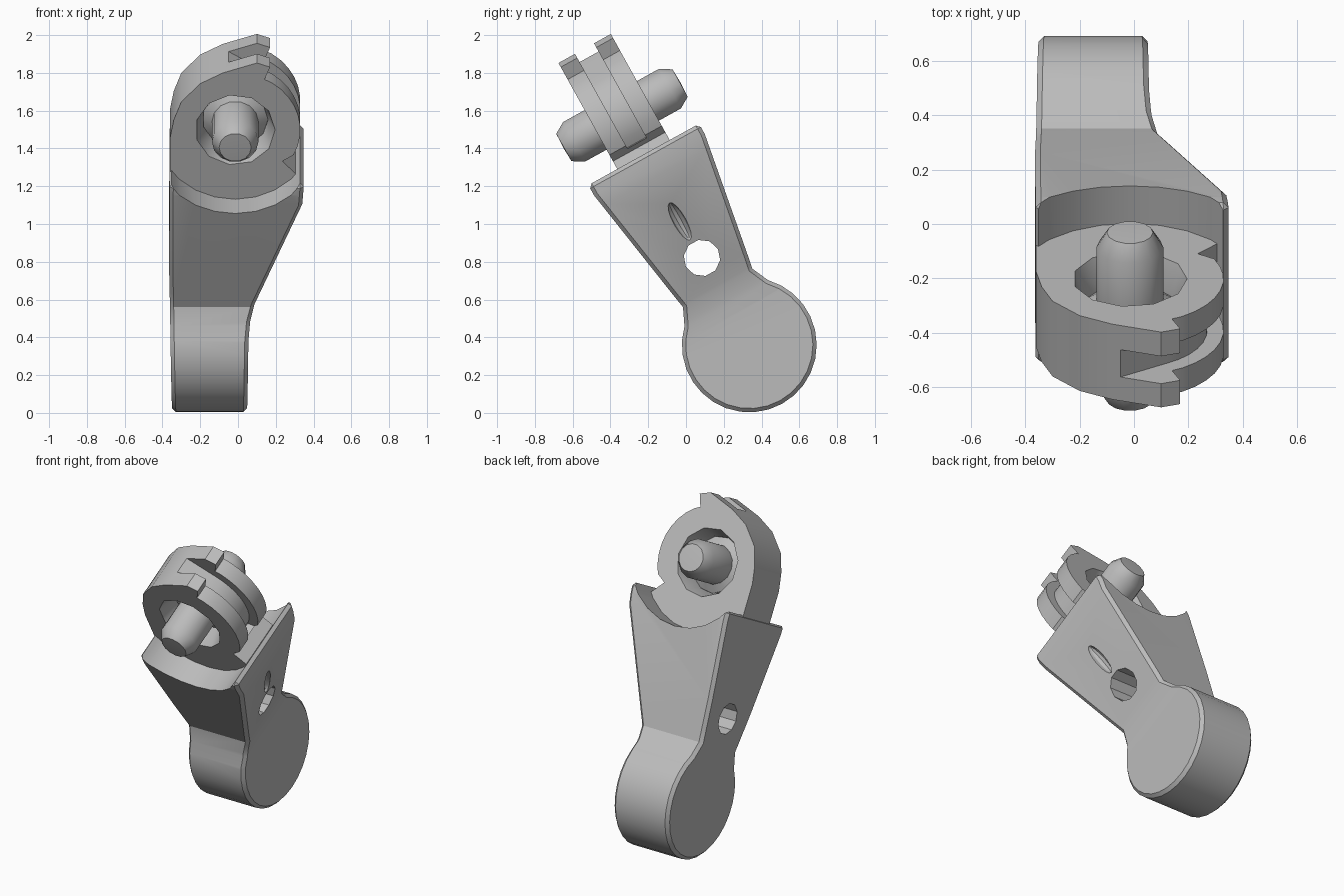
import bpy, bmesh
from math import sin, cos, radians, pi
from mathutils import Matrix, Vector

cube = bpy.data.objects.get("Cube")
if cube:
    bpy.data.objects.remove(cube)

grey = bpy.data.materials.new("plain grey")
grey.use_nodes = True
grey.diffuse_color = (0.5, 0.5, 0.5, 1)
grey.node_tree.nodes["Principled BSDF"].inputs["Base Color"].default_value = (0.5, 0.5, 0.5, 1)

# Parts are built upright (z along the arm, y along the pin), then tilted together
TILT = Matrix.Translation((0, 0.335, 0.36)) @ Matrix.Rotation(radians(29), 4, 'X')
PIN_X, PIN_Z = -0.015, 1.39


def make(name, bm):
    bmesh.ops.recalc_face_normals(bm, faces=bm.faces)
    mesh = bpy.data.meshes.new(name)
    bm.to_mesh(mesh)
    bm.free()
    mesh.materials.append(grey)
    ob = bpy.data.objects.new(name, mesh)
    bpy.context.collection.objects.link(ob)
    return ob


def prism(name, points, axis, start, end):
    """Extrude a flat outline along x or y."""
    bm = bmesh.new()
    place = (lambda p: (start, p[0], p[1])) if axis == 'x' else (lambda p: (p[0], start, p[1]))
    face = bm.faces.new([bm.verts.new(place(p)) for p in points])
    geom = bmesh.ops.extrude_face_region(bm, geom=[face])["geom"]
    shift = Vector((end - start, 0, 0)) if axis == 'x' else Vector((0, end - start, 0))
    bmesh.ops.translate(bm, vec=shift, verts=[g for g in geom if isinstance(g, bmesh.types.BMVert)])
    return make(name, bm)


def lathe(name, profile, steps):
    """Spin (radius, y) points around the pin axis."""
    bm = bmesh.new()
    verts = [bm.verts.new((PIN_X + r, y, PIN_Z)) for r, y in profile]
    edges = [bm.edges.new(pair) for pair in zip(verts, verts[1:])]
    bmesh.ops.spin(bm, geom=verts + edges, cent=(PIN_X, 0, PIN_Z), axis=(0, 1, 0),
                   angle=2 * pi, steps=steps)
    bmesh.ops.remove_doubles(bm, verts=bm.verts, dist=0.0005)
    return make(name, bm)


def arc(cx, cz, r, first, last, steps):
    angles = [radians(first + (last - first) * i / steps) for i in range(steps + 1)]
    return [(cx + r * cos(a), cz + r * sin(a)) for a in angles]


def apply(ob, mod):
    bpy.context.view_layer.objects.active = ob
    bpy.ops.object.modifier_apply(modifier=mod.name)


def combine(ob, other, operation='DIFFERENCE'):
    mod = ob.modifiers.new("combine", 'BOOLEAN')
    mod.operation, mod.solver, mod.object = operation, 'EXACT', other
    apply(ob, mod)
    bpy.data.objects.remove(other)


def bevel(ob, width, angle):
    mod = ob.modifiers.new("bevel", 'BEVEL')
    mod.width, mod.segments = width, 1
    mod.limit_method, mod.angle_limit = 'ANGLE', radians(angle)
    apply(ob, mod)


# Arm: round foot and flaring neck, trimmed to its width outline
side = arc(0, 0, 0.357, 45, -225, 22)
side += [(-0.21, 0.345), (-0.225, 0.43), (-0.335, 1.09), (-0.335, 1.153),
         (0.335, 1.153), (0.335, 1.09), (0.225, 0.43), (0.21, 0.345)]
arm = prism("arm", side, 'x', -0.6, 0.6)
width = [(-0.345, -0.5), (0.045, -0.5), (0.055, 0.18), (0.065, 0.27), (0.09, 0.36),
         (0.34, 1.02), (0.36, 1.3), (-0.362, 1.3), (-0.365, 0.6)]
combine(arm, prism("width_trim", width, 'y', -0.7, 0.7), 'INTERSECT')
bevel(arm, 0.02, 50)

# Curved saddle, cross hole and shallow leaf-shaped slot
combine(arm, prism("saddle_cutter", arc(PIN_X, PIN_Z, 0.42, 0, 345, 23), 'y', -0.8, 0.8))
combine(arm, prism("hole_cutter", arc(0.004, 0.524, 0.097, 0, 324, 9), 'x', -0.8, 0.8))
bm = bmesh.new()
bmesh.ops.create_uvsphere(bm, u_segments=10, v_segments=8, radius=1, matrix=(
    Matrix.Translation((0.238, -0.005, 0.75)) @ Matrix.Rotation(radians(20.7), 4, 'Y')
    @ Matrix.Diagonal((0.04, 0.034, 0.12, 1))))
combine(arm, make("slot_cutter", bm))

# Ring housing: flat left wall, bulging top that ends in a hooked step, round right side
outline = [(-0.36, 0.9), (-0.36, 1.34), (-0.34, 1.45), (-0.3, 1.56), (-0.2, 1.67),
           (-0.08, 1.735), (0.1, 1.795), (0.17, 1.77), (0.14, 1.695)]
outline += arc(PIN_X, PIN_Z, 0.345, 56, -26, 8)
outline += [(0.235, 1.2), (0.305, 1.125), (0.27, 0.96)]
ring = prism("ring_housing", outline, 'y', -0.16, 0.157)
groove = arc(PIN_X, PIN_Z, 0.285, -35, 62, 9) + [(-0.05, 1.745), (0.0, 2.0), (0.6, 2.0), (0.6, 1.19)]
combine(ring, prism("groove_cutter", groove, 'y', -0.06, 0.055))
bore = [(0, -0.2), (0.225, -0.2), (0.175, -0.05), (0.175, 0.05), (0.225, 0.2), (0, 0.2)]
combine(ring, lathe("bore_cutter", bore, 11))

# Pin with chamfered ends and a middle collar that sits in the bore
half = [(0, 0.355), (0.085, 0.352), (0.123, 0.29), (0.123, 0.07), (0.182, 0.03)]
pin = lathe("pin", [(r, -y) for r, y in half] + half[::-1], 14)

# Smooth shading with sharp edges kept, and the common tilt
bpy.ops.object.select_all(action='DESELECT')
for ob in (arm, ring, pin):
    ob.matrix_world = TILT
    ob.select_set(True)
    bpy.context.view_layer.objects.active = ob
bpy.ops.object.shade_smooth_by_angle(angle=radians(32))
